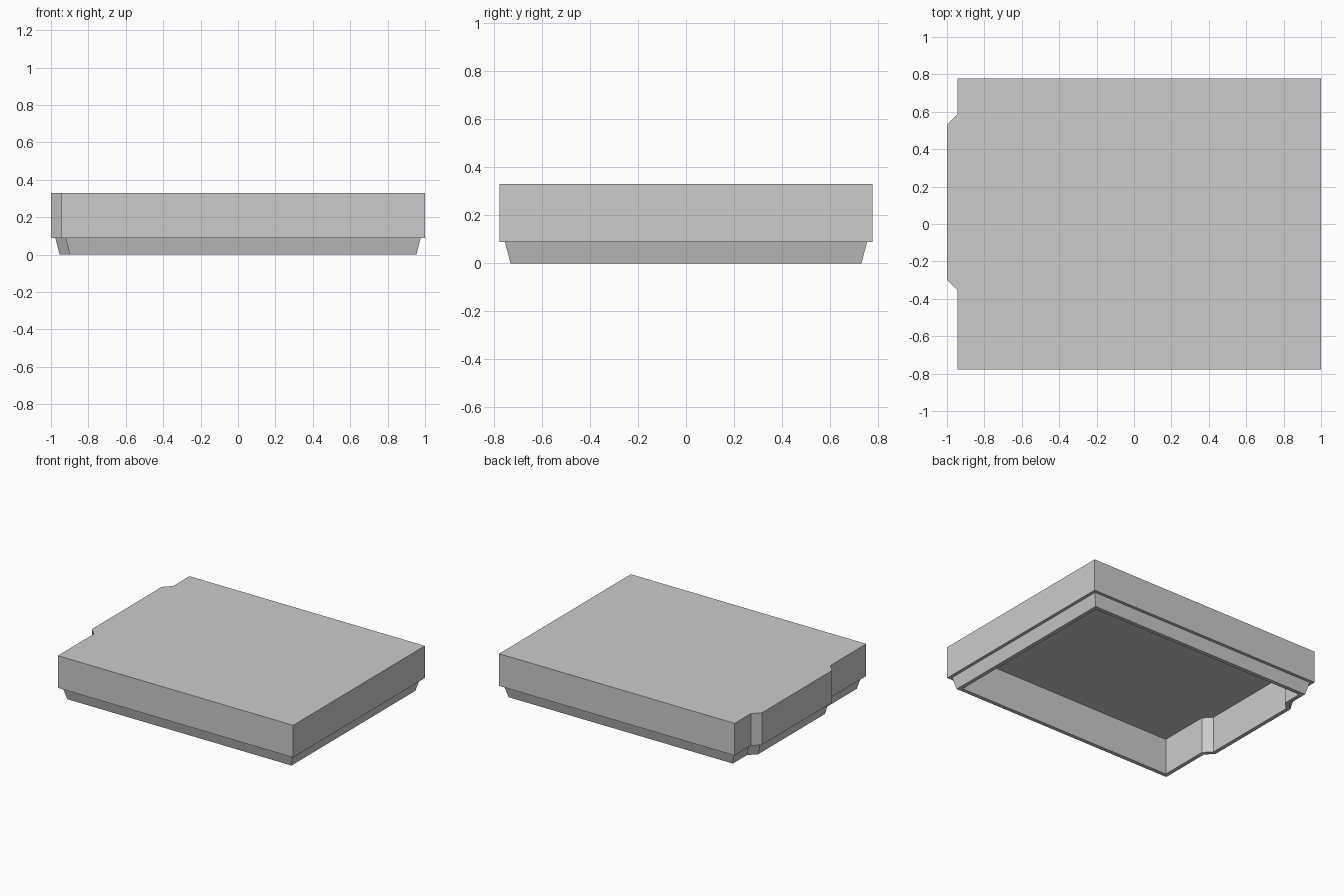
import bpy
import bmesh
from mathutils import Vector

cube = bpy.data.objects.get("Cube")
if cube:
    bpy.data.objects.remove(cube, do_unlink=True)

# Plain grey finish
grey = bpy.data.materials.new("plain grey")
grey.use_nodes = True
grey.diffuse_color = (0.6, 0.6, 0.6, 1)
bsdf = next(n for n in grey.node_tree.nodes if n.type == "BSDF_PRINCIPLED")
bsdf.inputs["Base Color"].default_value = grey.diffuse_color

# Plan outline, counter-clockwise, with a shallow chamfered bulge on one side
HALF_Y = 0.777
EDGE_X = -0.945
outline = [Vector(p) for p in (
    (1, -HALF_Y), (1, HALF_Y), (EDGE_X, HALF_Y), (EDGE_X, 0.585),
    (-1, 0.53), (-1, -0.297), (EDGE_X, -0.352), (EDGE_X, -HALF_Y))]


def inset(points, distance):
    """Move every side of a closed outline inward by the same distance."""
    result = []
    for i, p in enumerate(points):
        before = (p - points[i - 1]).normalized()
        after = (points[(i + 1) % len(points)] - p).normalized()
        n1 = Vector((-before.y, before.x))
        n2 = Vector((-after.y, after.x))
        result.append(p + (n1 + n2) * distance / (1 + n1.dot(n2)))
    return result


# Wall section as (inset, height): lid, ledge, tapered lip, rim, hollow inside
section = [(0, 0.33), (0, 0.09), (0.023, 0.09), (0.046, 0),
           (0.075, 0), (0.075, 0.27)]

bm = bmesh.new()
rings = [[bm.verts.new((p.x, p.y, z)) for p in inset(outline, d)]
         for d, z in section]
bm.faces.new(rings[0])
bm.faces.new(rings[-1][::-1])
for upper, lower in zip(rings, rings[1:]):
    for i in range(len(outline)):
        j = (i + 1) % len(outline)
        bm.faces.new((upper[i], lower[i], lower[j], upper[j]))
bmesh.ops.recalc_face_normals(bm, faces=bm.faces)

mesh = bpy.data.meshes.new("stacking_lid")
bm.to_mesh(mesh)
bm.free()
mesh.materials.append(grey)
lid = bpy.data.objects.new("stacking_lid", mesh)
bpy.context.scene.collection.objects.link(lid)
